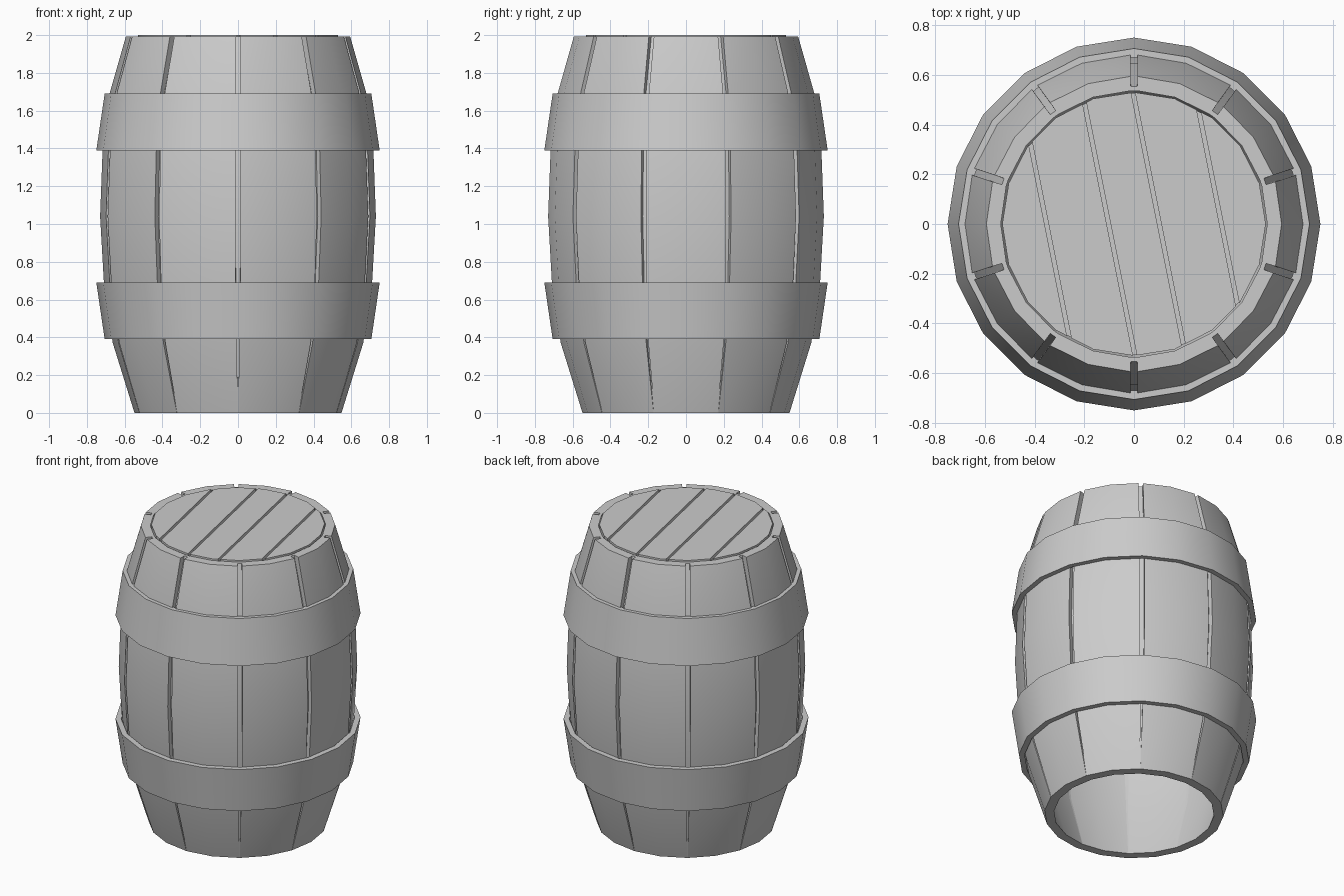
import bpy, bmesh
from math import pi, sin, cos, radians
from mathutils import Vector, Matrix

if "Cube" in bpy.data.objects:
    bpy.data.objects.remove(bpy.data.objects["Cube"])

SIDES = 20
STAVES = 10


def finish(bm, name):
    bmesh.ops.recalc_face_normals(bm, faces=bm.faces)
    me = bpy.data.meshes.new(name)
    bm.to_mesh(me)
    bm.free()
    ob = bpy.data.objects.new(name, me)
    bpy.context.collection.objects.link(ob)
    bpy.ops.object.select_all(action='DESELECT')
    bpy.context.view_layer.objects.active = ob
    ob.select_set(True)
    bpy.ops.object.shade_smooth_by_angle(angle=radians(25))
    return ob


def skin(rings, name):
    """Join closed loops of points into a closed ring-shaped solid."""
    bm = bmesh.new()
    loops = [[bm.verts.new(p) for p in ring] for ring in rings]
    n = len(loops[0])
    for a, b in zip(loops, loops[1:] + loops[:1]):
        for i in range(n):
            j = (i + 1) % n
            bm.faces.new((a[i], a[j], b[j], b[i]))
    return finish(bm, name)


# Staves: bulging hollow body, grooves fading out at the bottom
def stave_ring(z, r, groove, half_gap):
    pts = []
    for k in range(STAVES):
        c = 2 * pi * k / STAVES
        e = pi / STAVES - half_gap / r
        for a, rad in ((-e, r - groove), (-e, r), (0, r), (e, r), (e, r - groove)):
            pts.append((rad * cos(c + a), rad * sin(c + a), z))
    return pts


profile = [(0, .548, .001, .002), (.37, .663, .02, .006), (.69, .71, .03, .012),
           (1.04, .73, .03, .014), (1.39, .717, .03, .014),
           (1.69, .68, .035, .014), (1.992, .594, .04, .014)]
outer = [stave_ring(*p) for p in profile]
inner = [stave_ring(z, r - .058, 0, g) for z, r, d, g in reversed(profile)]
skin(outer + inner, "staves")


# Hoops: tapered bands, wide edge towards the middle
def circle(r, z):
    return [(r * cos(2 * pi * i / SIDES), r * sin(2 * pi * i / SIDES), z)
            for i in range(SIDES)]


for name, z0, r0, z1, r1 in (("lower_hoop", .39, .706, .69, .75),
                             ("upper_hoop", 1.39, .75, 1.69, .706)):
    skin([circle(r0, z0), circle(r1, z1), circle(r1 - .035, z1),
          circle(r0 - .035, z0)], name)


# Lid: backing disc with five planks on top
def disc(r, z0, z1):
    bm = bmesh.new()
    bmesh.ops.create_cone(bm, cap_ends=True, segments=SIDES, radius1=r, radius2=r,
                          depth=z1 - z0,
                          matrix=Matrix.Translation((0, 0, (z0 + z1) / 2)) @
                          Matrix.Rotation(0, 4, 'Z'))
    return bm


finish(disc(.528, 1.92, 1.98), "lid_backing")
across = Vector((1, .2, 0)).normalized()
cuts = [-.6, -.345, -.1, .1, .345, .6]
for i, (lo, hi) in enumerate(zip(cuts, cuts[1:])):
    bm = disc(.53, 1.95, 2.0)
    for offset, normal in ((lo + .008, -across), (hi - .008, across)):
        bmesh.ops.bisect_plane(bm, geom=bm.verts[:] + bm.edges[:] + bm.faces[:],
                               plane_co=across * offset, plane_no=normal,
                               clear_outer=True)
        border = [e for e in bm.edges if e.is_boundary]
        if border:
            bmesh.ops.holes_fill(bm, edges=border, sides=0)
    finish(bm, f"lid_plank_{i + 1}")
